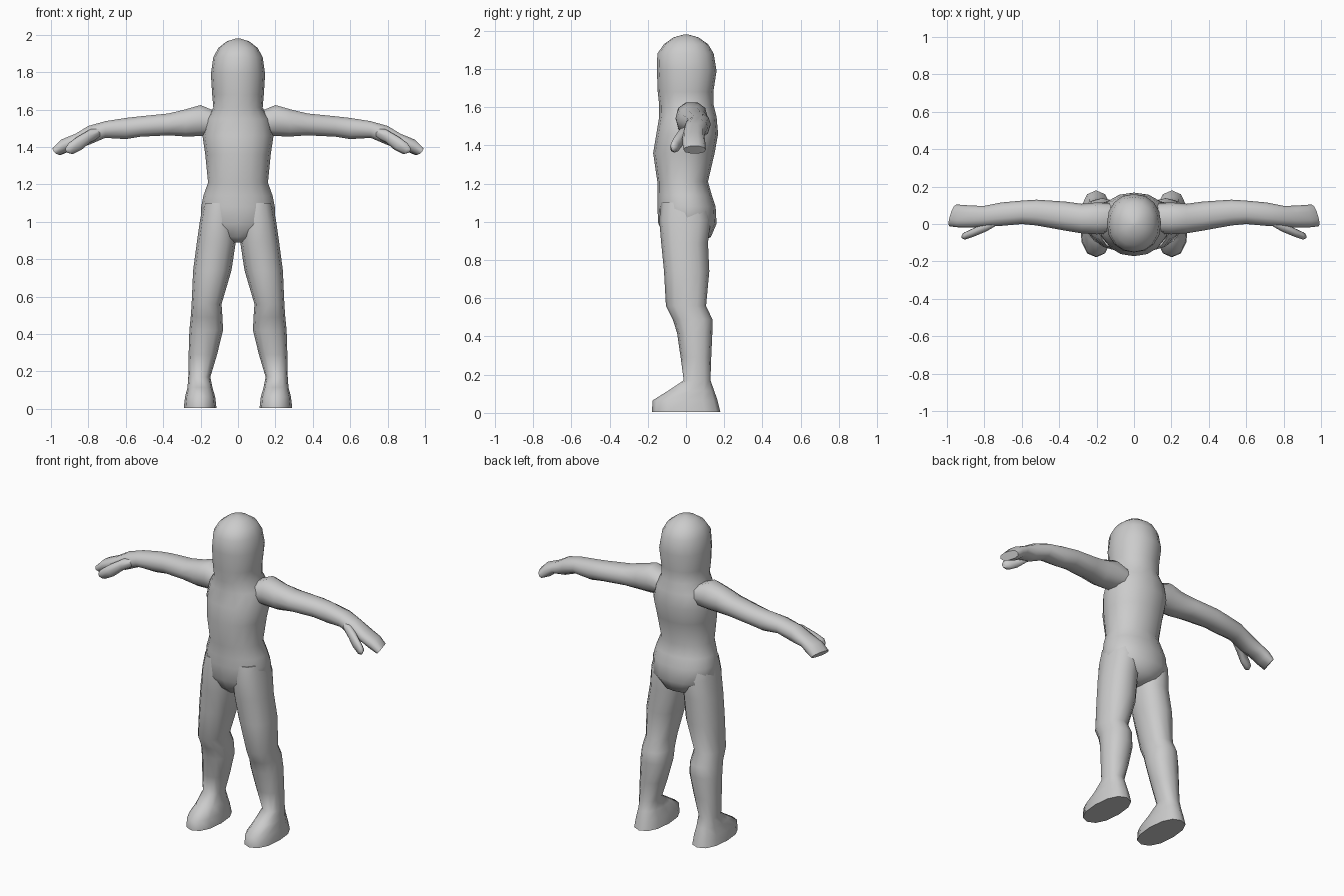
import bpy, bmesh, math

grey = bpy.data.materials.new("plain_grey")
grey.diffuse_color = (0.6, 0.6, 0.6, 1)


def loft(name, axis, rings, sides=12, power=2.3, mirror=True):
    """Skin rounded rings (t, a0, a1, b0, b1[, shear_a, shear_b]) along an axis.
    Axis z: a is x, b is y.  Axis x: a is y, b is z."""
    bm = bmesh.new()
    loops = []
    for t, a0, a1, b0, b1, *shear in rings:
        sa, sb = shear or (0, 0)
        loop = []
        for i in range(sides):
            ang = 2 * math.pi * i / sides
            c, s = math.cos(ang), math.sin(ang)
            da = math.copysign(abs(c) ** (2 / power), c) * (a1 - a0) / 2
            db = math.copysign(abs(s) ** (2 / power), s) * (b1 - b0) / 2
            a, b, h = (a0 + a1) / 2 + da, (b0 + b1) / 2 + db, t + sa * da + sb * db
            loop.append(bm.verts.new((a, b, h) if axis == "z" else (h, a, b)))
        loops.append(loop)
    for low, high in zip(loops, loops[1:]):
        for i in range(sides):
            j = (i + 1) % sides
            bm.faces.new((low[i], low[j], high[j], high[i]))
    bm.faces.new(loops[0])
    bm.faces.new(loops[-1])
    bmesh.ops.recalc_face_normals(bm, faces=bm.faces[:])
    mesh = bpy.data.meshes.new(name)
    bm.to_mesh(mesh)
    bm.free()
    mesh.materials.append(grey)
    obj = bpy.data.objects.new(name, mesh)
    bpy.context.collection.objects.link(obj)
    bpy.ops.object.select_all(action="DESELECT")
    obj.select_set(True)
    bpy.context.view_layer.objects.active = obj
    bpy.ops.object.shade_smooth_by_angle(angle=math.radians(65))
    if mirror:
        mod = obj.modifiers.new("other_side", "MIRROR")
        mod.use_mirror_merge = False
    return obj


# Hips, trunk, and hooded head in one continuous skin
trunk = [  # z, half width, front, back
    (0.89, 0.03, -0.08, 0.06), (0.92, 0.12, -0.11, 0.13), (0.99, 0.200, -0.145, 0.16),
    (1.08, 0.197, -0.15, 0.155), (1.14, 0.185, -0.15, 0.135), (1.21, 0.160, -0.15, 0.115),
    (1.36, 0.175, -0.172, 0.15), (1.46, 0.19, -0.155, 0.168), (1.55, 0.17, -0.14, 0.16),
    (1.61, 0.132, -0.14, 0.145), (1.68, 0.138, -0.148, 0.143), (1.79, 0.145, -0.152, 0.16),
    (1.88, 0.132, -0.15, 0.145), (1.93, 0.105, -0.115, 0.115), (1.965, 0.06, -0.065, 0.065),
    (1.98, 0.012, -0.012, 0.012)]
loft("trunk_and_head", "z", [(z, -w, w, f, b) for z, w, f, b in trunk],
     sides=16, power=2.15, mirror=False)

# Legs, running down into flat-soled feet
loft("legs_and_feet", "z", [
    (0.005, 0.115, 0.290, -0.178, 0.180), (0.065, 0.122, 0.283, -0.175, 0.165),
    (0.115, 0.137, 0.270, -0.095, 0.148), (0.17, 0.148, 0.266, -0.012, 0.128),
    (0.29, 0.112, 0.264, -0.028, 0.132), (0.42, 0.080, 0.260, -0.047, 0.138),
    (0.49, 0.083, 0.253, -0.07, 0.138), (0.56, 0.088, 0.248, -0.105, 0.105),
    (0.74, 0.035, 0.240, -0.115, 0.122), (0.89, 0.012, 0.220, -0.130, 0.115),
    (1.01, 0.008, 0.203, -0.140, 0.130), (1.10, 0.01, 0.185, -0.130, 0.11)])

# Arms, tapering into mitten hands with slanted fingertips
loft("arms_and_hands", "x", [
    (0.10, -0.05, 0.11, 1.47, 1.585), (0.20, -0.055, 0.115, 1.455, 1.628),
    (0.28, -0.050, 0.108, 1.453, 1.605), (0.37, -0.035, 0.120, 1.460, 1.582),
    (0.52, -0.008, 0.130, 1.453, 1.567), (0.60, 0.0, 0.125, 1.440, 1.558),
    (0.71, -0.010, 0.115, 1.447, 1.540), (0.80, -0.015, 0.097, 1.408, 1.515),
    (0.87, -0.020, 0.098, 1.400, 1.472),
    (0.925, -0.018, 0.102, 1.375, 1.440, -0.2, 0.6),
    (0.968, -0.013, 0.104, 1.357, 1.397, -0.3, 0.8)], sides=10)

# Thumbs, angled forward and down from the palms
loft("thumbs", "x", [
    (0.73, -0.005, 0.04, 1.455, 1.505), (0.79, -0.04, 0.02, 1.425, 1.495),
    (0.85, -0.068, -0.015, 1.385, 1.452, -0.3, 0.4),
    (0.895, -0.084, -0.035, 1.362, 1.420, -0.4, 0.4),
    (0.915, -0.076, -0.046, 1.368, 1.396, -0.4, 0.4)], sides=8)
